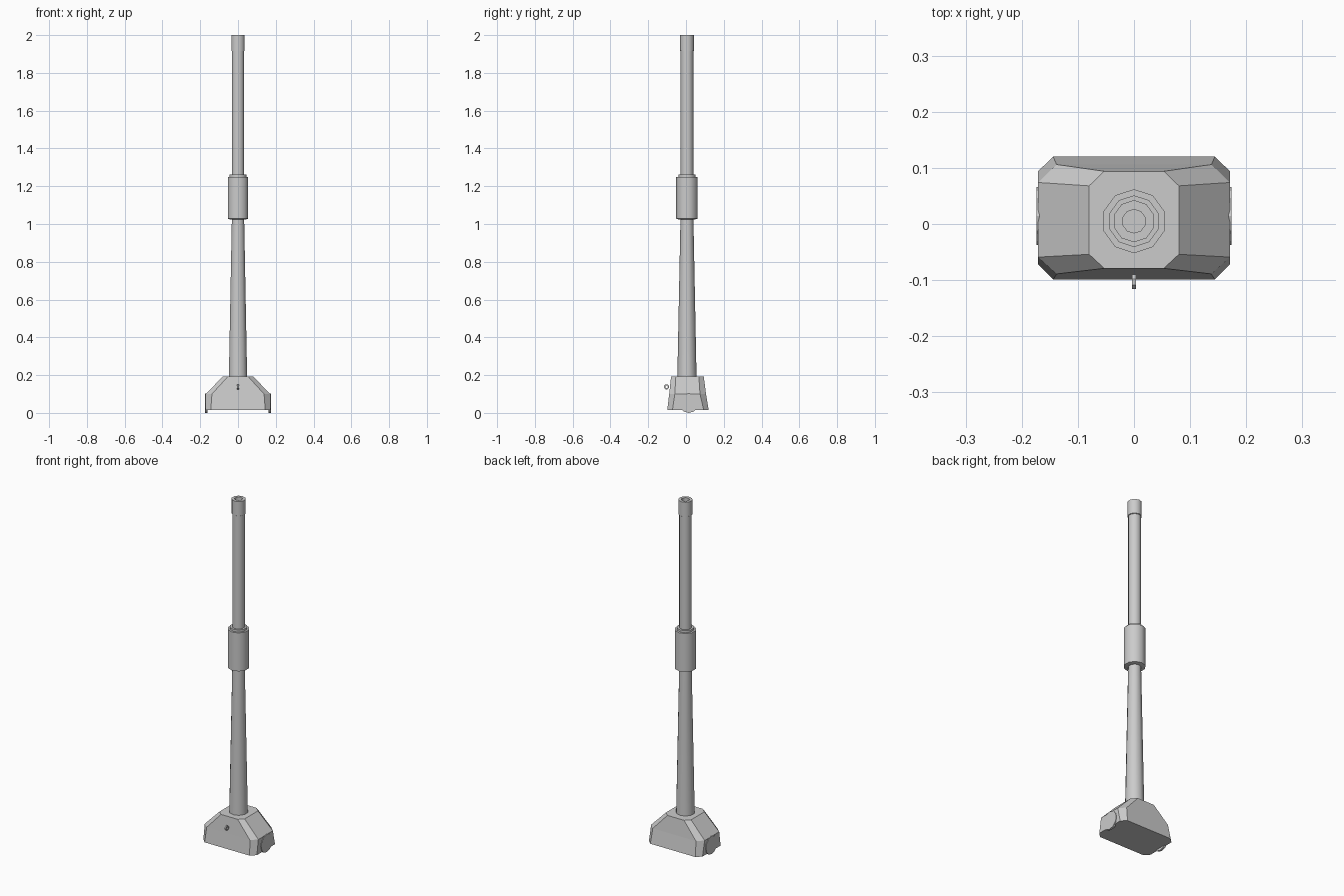
import bpy, bmesh, math
from mathutils import Matrix

if "Cube" in bpy.data.objects:
    bpy.data.objects.remove(bpy.data.objects["Cube"])

BARREL_Y = 0.005


def make_object(name, bm, smooth=False):
    bmesh.ops.recalc_face_normals(bm, faces=bm.faces)
    mesh = bpy.data.meshes.new(name)
    bm.to_mesh(mesh)
    bm.free()
    ob = bpy.data.objects.new(name, mesh)
    bpy.context.collection.objects.link(ob)
    if smooth:
        bpy.ops.object.select_all(action='DESELECT')
        ob.select_set(True)
        bpy.context.view_layer.objects.active = ob
        bpy.ops.object.shade_smooth_by_angle(angle=math.radians(40))
    return ob


def loft(bm, rings):
    """Bridge successive rings of points and cap both ends."""
    loops = [[bm.verts.new(p) for p in ring] for ring in rings]
    n = len(loops[0])
    for a, b in zip(loops, loops[1:]):
        for i in range(n):
            j = (i + 1) % n
            bm.faces.new((a[i], a[j], b[j], b[i]))
    bm.faces.new(loops[0])
    bm.faces.new(loops[-1])


def turned(name, profile, sides=10):
    """Round part around the barrel axis from (radius, z) pairs."""
    bm = bmesh.new()
    angles = [math.pi / 2 + 2 * math.pi * i / sides for i in range(sides)]
    loft(bm, [[(r * math.cos(a), BARREL_Y + r * math.sin(a), z) for a in angles]
              for r, z in profile])
    return make_object(name, bm, smooth=True)


def chamfered_section(z, x_side, x_face, y_front, y_side_front, y_side_back, y_back):
    right = [(x_face, y_front, z), (x_side, y_side_front, z),
             (x_side, y_side_back, z), (x_face, y_back, z)]
    return right + [(-x, y, h) for x, y, h in reversed(right)]


# Mantlet: three chamfered rectangular sections
bm = bmesh.new()
loft(bm, [
    chamfered_section(0.015, 0.171, 0.144, -0.099, -0.072, 0.094, 0.12),
    chamfered_section(0.10, 0.171, 0.138, -0.089, -0.059, 0.074, 0.106),
    chamfered_section(0.193, 0.08, 0.053, -0.079, -0.054, 0.068, 0.094),
])
make_object("mantlet", bm)

# Trunnion discs on both sides
for side, label in ((-1, "left"), (1, "right")):
    bm = bmesh.new()
    bmesh.ops.create_cone(bm, cap_ends=True, segments=12, radius1=0.0515,
                          radius2=0.0515, depth=0.012,
                          matrix=Matrix.Translation((side * 0.168, 0.0145, 0.0515))
                          @ Matrix.Rotation(math.pi / 2, 4, 'Y'))
    make_object("trunnion_" + label, bm)

# Tapered lower barrel and straight upper barrel
turned("lower_barrel", [(0.051, 0.18), (0.034, 1.04)])
turned("upper_barrel", [(0.034, 1.24), (0.034, 1.925)])

# Bore evacuator sleeve with stepped end
turned("bore_evacuator", [(0.046, 1.025), (0.057, 1.028), (0.057, 1.25),
                          (0.046, 1.25), (0.046, 1.262)])

# Muzzle collar with open bore
turned("muzzle", [(0.034, 1.915), (0.0375, 1.917), (0.0375, 2.0),
                  (0.021, 2.0), (0.021, 1.93)])

# Small lifting eye on the front face
bm = bmesh.new()
outer, inner, half = 0.014, 0.007, 0.004
rings = []
for radius, x in ((outer, -half), (outer, half), (inner, half), (inner, -half)):
    rings.append([bm.verts.new((x, -0.103 + radius * math.cos(i * math.pi / 4 + math.pi / 8),
                                0.138 + radius * math.sin(i * math.pi / 4 + math.pi / 8)))
                  for i in range(8)])
for k in range(4):
    a, b = rings[k], rings[(k + 1) % 4]
    for i in range(8):
        j = (i + 1) % 8
        bm.faces.new((a[i], a[j], b[j], b[i]))
make_object("lifting_eye", bm)
